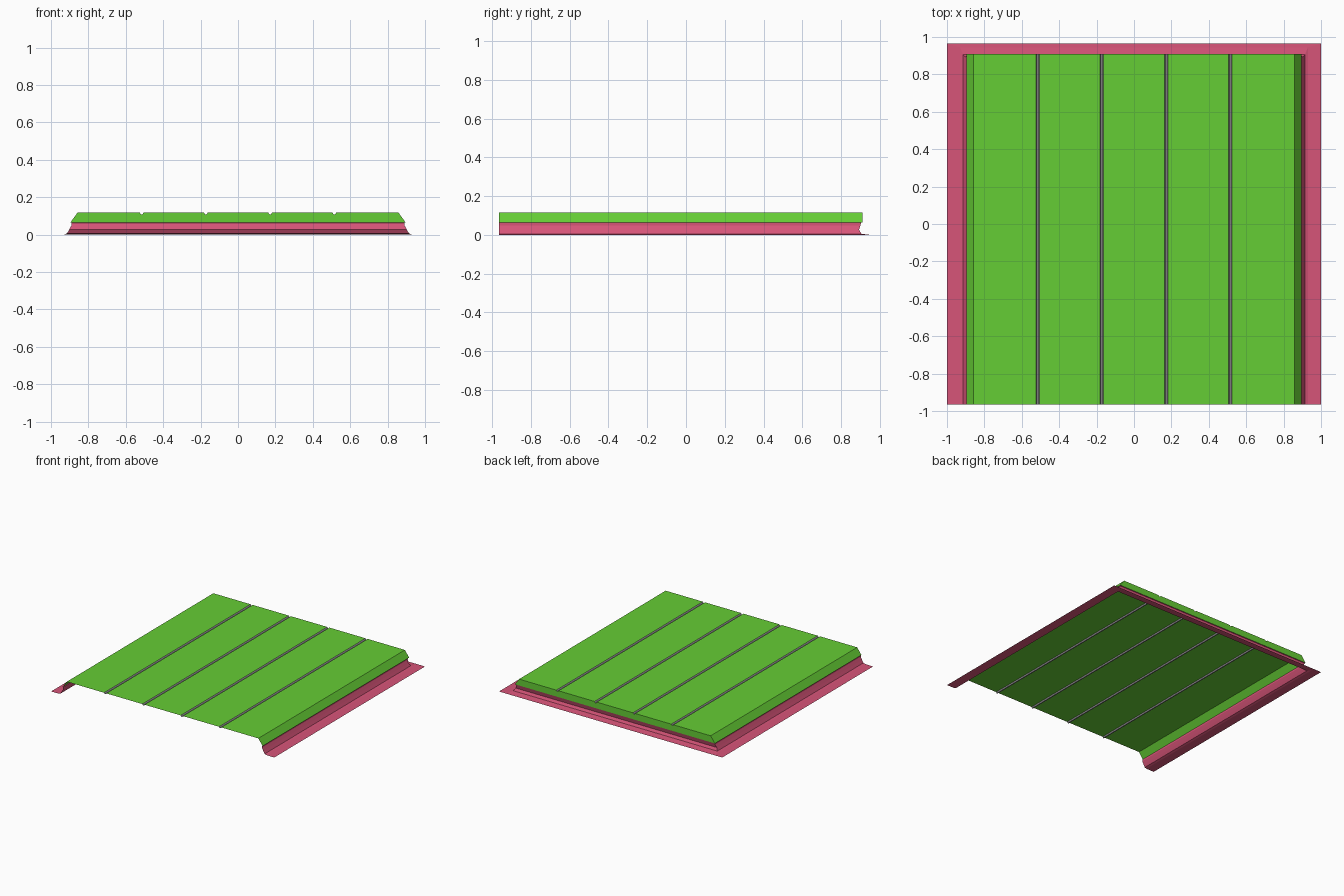
import bpy

if "Cube" in bpy.data.objects:
    bpy.data.objects.remove(bpy.data.objects["Cube"])

FRONT, BACK = -0.965, 0.91


def material(name, rgb):
    m = bpy.data.materials.new(name)
    m.diffuse_color = (*rgb, 1)
    m.use_nodes = True
    m.node_tree.nodes["Principled BSDF"].inputs["Base Color"].default_value = m.diffuse_color
    return m


def add_mesh(name, verts, faces, mat=None):
    me = bpy.data.meshes.new(name)
    me.from_pydata(verts, [], faces)
    me.update()
    ob = bpy.data.objects.new(name, me)
    bpy.context.collection.objects.link(ob)
    if mat:
        me.materials.append(mat)
    return ob


def extrude_section(name, runs, mat=None, end_cap=None):
    """Sweep open x-z polylines from front to back as single sheets."""
    verts, faces = [], []
    for run in runs:
        n = len(verts)
        for x, z in run:
            verts += [(x, FRONT, z), (x, BACK, z)]
        for i in range(len(run) - 1):
            a = n + 2 * i
            faces.append((a, a + 2, a + 3, a + 1))
    if end_cap:
        n = len(verts)
        verts += [(x, BACK, z) for x, z in end_cap]
        faces.append(tuple(range(n, len(verts))))
    return add_mesh(name, verts, faces, mat)


green = material("green_panel", (0.13, 0.61, 0.035))
pink = material("pink_trim", (0.68, 0.09, 0.19))
grey = material("grey_groove", (0.35, 0.35, 0.35))

# Panel section: sloped sides and five boards separated by shallow grooves
TOP, LOW, HALF = 0.117, 0.065, 0.01
grooves = [[(c - HALF, TOP), (c - 0.004, TOP - 0.009),
            (c + 0.004, TOP - 0.009), (c + HALF, TOP)]
           for c in (-0.515, -0.172, 0.172, 0.515)]
left = [(-0.896, LOW), (-0.858, TOP)]
right = [(0.858, TOP), (0.896, LOW)]
boards = [left + [grooves[0][0]]]
boards += [[a[-1], b[0]] for a, b in zip(grooves, grooves[1:])]
boards += [[grooves[-1][-1]] + right]
outline = left + [p for g in grooves for p in g] + right

extrude_section("panel_boards", boards, green, end_cap=outline)
extrude_section("board_grooves", grooves, grey)

# Three-sided trim: each row is (side x, back y, z), mitred at the back corners
rows = [(0.896, 0.91, 0.065), (0.89, 0.904, 0.063), (0.89, 0.90, 0.05),
        (0.902, 0.893, 0.027), (0.914, 0.905, 0.006),
        (0.93, 0.945, 0.001), (1.0, 0.965, 0.0)]
verts, faces = [], []
for x, y, z in rows:
    verts += [(-x, FRONT, z), (-x, y, z), (x, y, z), (x, FRONT, z)]
for r in range(len(rows) - 1):
    for j in range(3):
        a = 4 * r + j
        faces.append((a, a + 1, a + 5, a + 4))
add_mesh("flanged_trim", verts, faces, pink)
